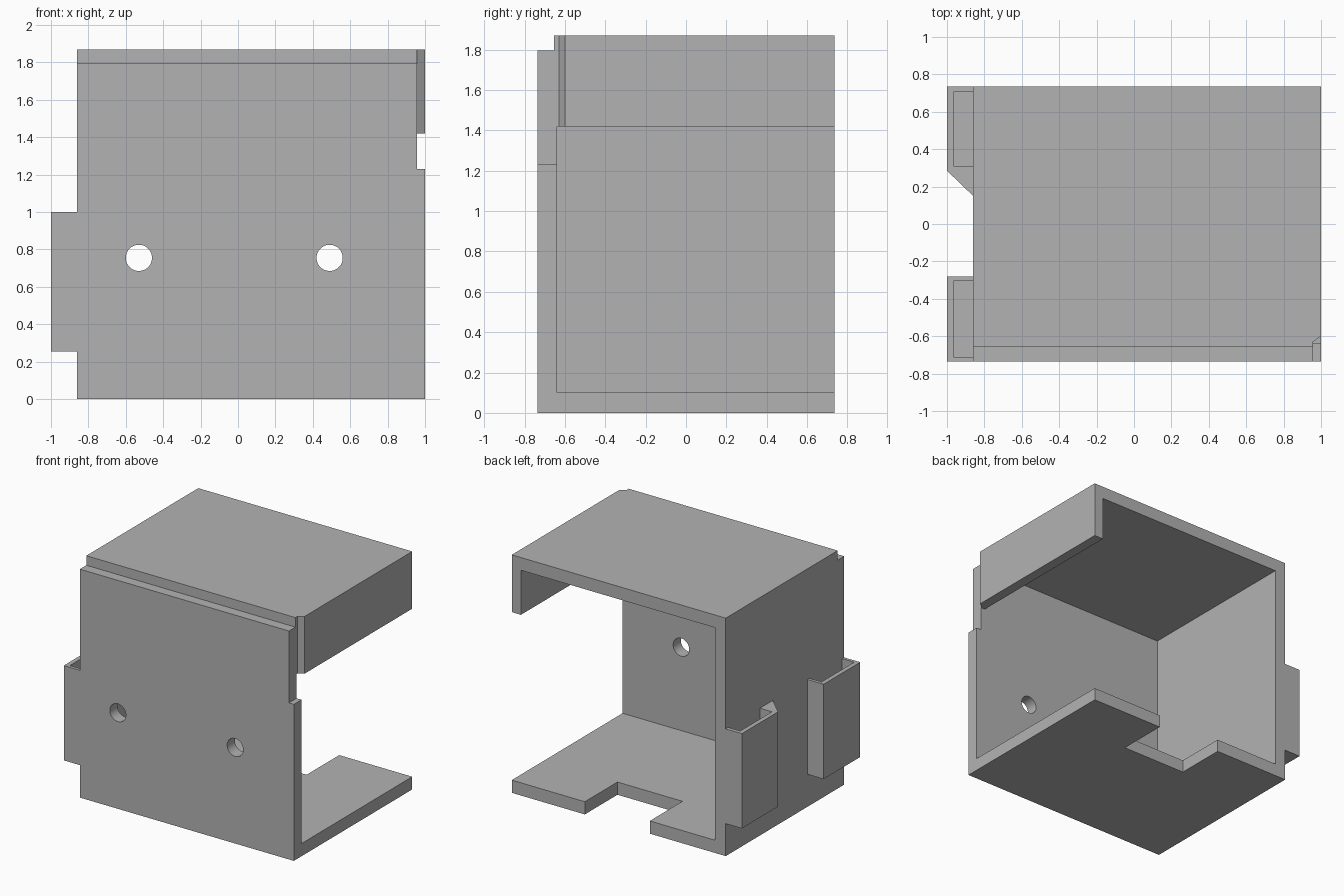
import bpy
import bmesh
import math

default = bpy.data.objects.get("Cube")
if default:
    bpy.data.objects.remove(default, do_unlink=True)

# Single plain material
GREY = (0.45, 0.45, 0.45, 1)
grey = bpy.data.materials.new("plain grey")
grey.use_nodes = True
grey.diffuse_color = GREY
grey.node_tree.nodes["Principled BSDF"].inputs["Base Color"].default_value = GREY


def prism(name, outline, z0, z1):
    """Extrude an XY outline from z0 up to z1."""
    bm = bmesh.new()
    face = bm.faces.new([bm.verts.new((x, y, z0)) for x, y in outline])
    grown = bmesh.ops.extrude_face_region(bm, geom=[face])
    top = [v for v in grown["geom"] if isinstance(v, bmesh.types.BMVert)]
    bmesh.ops.translate(bm, verts=top, vec=(0, 0, z1 - z0))
    bmesh.ops.recalc_face_normals(bm, faces=bm.faces)
    mesh = bpy.data.meshes.new(name)
    bm.to_mesh(mesh)
    bm.free()
    mesh.materials.append(grey)
    obj = bpy.data.objects.new(name, mesh)
    bpy.context.collection.objects.link(obj)
    return obj


def box(name, x0, x1, y0, y1, z0, z1):
    return prism(name, [(x0, y0), (x1, y0), (x1, y1), (x0, y1)], z0, z1)


def cut(target, cutter):
    """Subtract the cutter, apply the result and discard the cutter."""
    cutter.hide_render = True
    mod = target.modifiers.new("cut", "BOOLEAN")
    mod.operation = "DIFFERENCE"
    mod.solver = "EXACT"
    mod.object = cutter
    bpy.context.view_layer.objects.active = target
    bpy.ops.object.modifier_apply(modifier=mod.name)
    bpy.data.objects.remove(cutter, do_unlink=True)


# Main dimensions
LEFT, RIGHT = -0.86, 1.0
FRONT, BACK = -0.735, 0.735
TOP, WALL, OVER = 1.87, 0.095, 0.2
INNER_FRONT = FRONT + WALL

# Housing: hollow box, open at the back and along one side
housing = box("housing", LEFT, RIGHT, FRONT, BACK, 0, TOP)
cut(housing, box("cavity", LEFT + WALL, 0.92, INNER_FRONT, BACK + OVER, 0.1, TOP - 0.1))
cut(housing, box("side_opening", 0.8, RIGHT + OVER, INNER_FRONT, BACK + OVER, 0.1, 1.42))

# Step along the top front edge
cut(housing, box("top_step", LEFT - OVER, RIGHT + OVER, FRONT - OVER, -0.655, 1.795, TOP + OVER))

# Relief in the upper front corner, ending in a slanted face on the side lip
relief = [(0.957, -1), (1.1, -1), (1.1, -0.53), (0.957, -0.63)]
cut(housing, prism("corner_relief", relief, 1.23, TOP + OVER))

# Notch in the floor at the back
cut(housing, box("floor_notch", -0.2, 0.365, 0.33, BACK + OVER, -OVER, 0.3))

# Two screw holes through the front wall
for x in (-0.53, 0.49):
    bpy.ops.mesh.primitive_cylinder_add(
        vertices=48, radius=0.07, depth=0.4,
        location=(x, FRONT, 0.755), rotation=(math.pi / 2, 0, 0))
    cut(housing, bpy.context.object)

# Side pockets, open at the top
SIDE, LOW, HIGH = -1.0, 0.255, 1.0
front_pocket = box("front_pocket", SIDE, LEFT, FRONT, -0.28, LOW, HIGH)
back_pocket = prism("back_pocket", [(SIDE, BACK), (SIDE, 0.285), (LEFT, 0.15), (LEFT, BACK)], LOW, HIGH)
for pocket, y0, y1 in ((front_pocket, -0.71, -0.305), (back_pocket, 0.31, 0.705)):
    cut(pocket, box("pocket_cavity", -0.965, LEFT + OVER, y0, y1, LOW + 0.03, HIGH + OVER))

# Join the pockets to the housing and keep the edges crisp
bpy.ops.object.select_all(action="DESELECT")
for obj in (housing, front_pocket, back_pocket):
    obj.select_set(True)
bpy.context.view_layer.objects.active = housing
bpy.ops.object.shade_smooth_by_angle(angle=math.radians(30))
